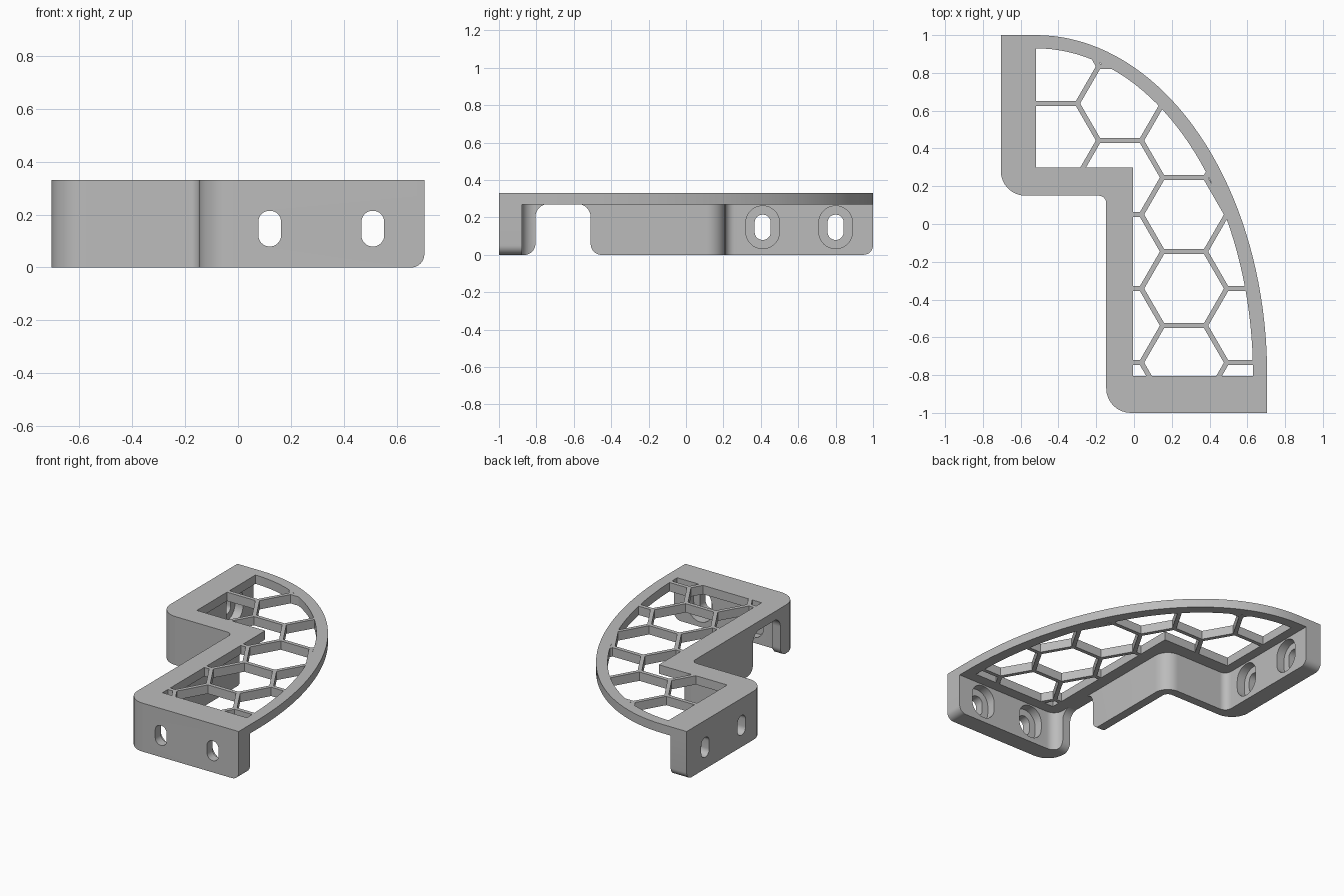
import bpy, bmesh, math
from mathutils import Vector

if "Cube" in bpy.data.objects:
    bpy.data.objects.remove(bpy.data.objects["Cube"])

grey = bpy.data.materials.new("plain grey")
grey.use_nodes = True
grey.diffuse_color = (0.5, 0.5, 0.5, 1)
grey.node_tree.nodes["Principled BSDF"].inputs["Base Color"].default_value = (0.5, 0.5, 0.5, 1)

HX = 0.705              # half width
PLATE, TOP = 0.27, 0.33  # underside and top of the plate
PLACE = {"x": lambda u, v, w: (w, u, v),
         "y": lambda u, v, w: (u, w, v),
         "z": lambda u, v, w: (u, v, w)}


def rounded(corners, steps=8):
    """Outline from (u, v, radius) right-angled corners."""
    out = []
    for i, (u, v, r) in enumerate(corners):
        p = Vector((u, v))
        if r == 0:
            out.append(p)
            continue
        a = (Vector(corners[i - 1][:2]) - p).normalized()
        b = (Vector(corners[(i + 1) % len(corners)][:2]) - p).normalized()
        c = p + (a + b) * r
        for k in range(steps + 1):
            t = k / steps * math.pi / 2
            out.append(c - (b * math.cos(t) + a * math.sin(t)) * r)
    return out


def prisms(name, outlines, low, high, axis="z"):
    """Extrude one or more outlines along an axis into one object."""
    bm = bmesh.new()
    for pts in outlines:
        face = bm.faces.new([bm.verts.new(PLACE[axis](u, v, low)) for u, v in pts])
        ext = bmesh.ops.extrude_face_region(bm, geom=[face])["geom"]
        shift = Vector(PLACE[axis](0, 0, high - low))
        bmesh.ops.translate(bm, vec=shift, verts=[g for g in ext if isinstance(g, bmesh.types.BMVert)])
    bmesh.ops.recalc_face_normals(bm, faces=bm.faces)
    mesh = bpy.data.meshes.new(name)
    bm.to_mesh(mesh)
    bm.free()
    mesh.materials.append(grey)
    obj = bpy.data.objects.new(name, mesh)
    bpy.context.collection.objects.link(obj)
    return obj


def activate(obj):
    bpy.ops.object.select_all(action="DESELECT")
    obj.select_set(True)
    bpy.context.view_layer.objects.active = obj


def boolean(obj, cutter, operation="DIFFERENCE"):
    mod = obj.modifiers.new("cut", "BOOLEAN")
    mod.object, mod.operation, mod.solver = cutter, operation, "EXACT"
    cutter.hide_render = True
    activate(obj)
    bpy.ops.object.modifier_apply(modifier=mod.name)
    bpy.data.objects.remove(cutter)


def sweep(a, b, steps=40):
    """Quarter ellipse from the right end to the back end."""
    return [Vector((-0.52 + a * math.cos(t), -0.8 + b * math.sin(t)))
            for t in (k / steps * math.pi / 2 for k in range(steps + 1))]


# Outer stepped edge shared by the wall and the plate
step_edge = [(-HX, 1, 0), (-HX, 0.15, 0.13), (-0.147, 0.15, 0.04),
             (-0.147, -1, 0.13), (HX, -1, 0)]

# Stepped mounting wall, thick at both ends
inner_edge = [(HX, -0.878, 0), (-0.087, -0.878, 0.07), (-0.087, 0.21, 0.1),
              (-0.585, 0.21, 0.05), (-0.585, 1, 0)]
wall = prisms("mounting_wall", [rounded(step_edge + inner_edge)], 0, PLATE)

# Round the lower corners of the wall ends
bm = bmesh.new()
bm.from_mesh(wall.data)
ends = [e for e in bm.edges
        if all(v.co.z < 0.001 for v in e.verts)
        and (all(v.co.x > HX - 0.001 for v in e.verts) or all(v.co.y > 0.999 for v in e.verts))]
bmesh.ops.bevel(bm, geom=ends, offset=0.05, segments=8, profile=0.5, affect="EDGES")
bm.to_mesh(wall.data)
bm.free()

# Arched gap through the long wall
arch = [(-0.95, -0.05, 0), (-0.95, -0.001, 0), (-0.805, -0.001, 0.06), (-0.805, 0.272, 0.07),
        (-0.51, 0.272, 0.07), (-0.51, -0.001, 0.06), (-0.36, -0.001, 0), (-0.36, -0.05, 0)]
boolean(wall, prisms("arch_cutter", [rounded(arch)], -0.3, 0.1, "x"))


def slot(centre, width, height):
    w, h, z = width / 2, height / 2, 0.147
    r = w - 0.001
    return rounded([(centre - w, z - h, r), (centre + w, z - h, r),
                    (centre + w, z + h, r), (centre - w, z + h, r)])


# Screw slots with wider recesses on the inside
for axis, face, centres in (("y", -1, (0.12, 0.51)), ("x", -HX, (0.41, 0.80))):
    boolean(wall, prisms("slot_cutter", [slot(c, 0.086, 0.135) for c in centres],
                         face - 0.1, face + 0.2, axis))
    boolean(wall, prisms("recess_cutter", [slot(c, 0.18, 0.228) for c in centres],
                         face + 0.06, face + 0.2, axis))

# Top plate with a curved rim
plate = prisms("top_plate", [rounded(step_edge) + sweep(0.52 + HX, 1.8)[:-1] + [Vector((-0.52, 1))]],
               PLATE, TOP)

# Honeycomb openings, trimmed to the inside of the rim
SIDE, PITCH, CELL = 0.226, 0.392, 0.211
cells = []
for i in range(-3, 3):
    for j in range(-4, 4):
        cx = 0.265 + 1.5 * SIDE * i
        cy = 0.05 + PITCH * (j + 0.5 * (i % 2))
        cells.append([(cx + CELL * math.cos(k * math.pi / 3), cy + CELL * math.sin(k * math.pi / 3))
                      for k in range(6)])
honeycomb = prisms("honeycomb_cutter", cells, 0.15, 0.45)
opening = [Vector(p) for p in ((-0.52, 0.30), (-0.005, 0.30), (-0.005, -0.805), (0.63, -0.805))]
inside = prisms("opening_cutter", [opening + sweep(1.15, 1.73)], 0.2, 0.4)
boolean(honeycomb, inside, "INTERSECT")
boolean(plate, honeycomb)

for part in (wall, plate):
    activate(part)
    bpy.ops.object.shade_smooth_by_angle(angle=math.radians(30))
